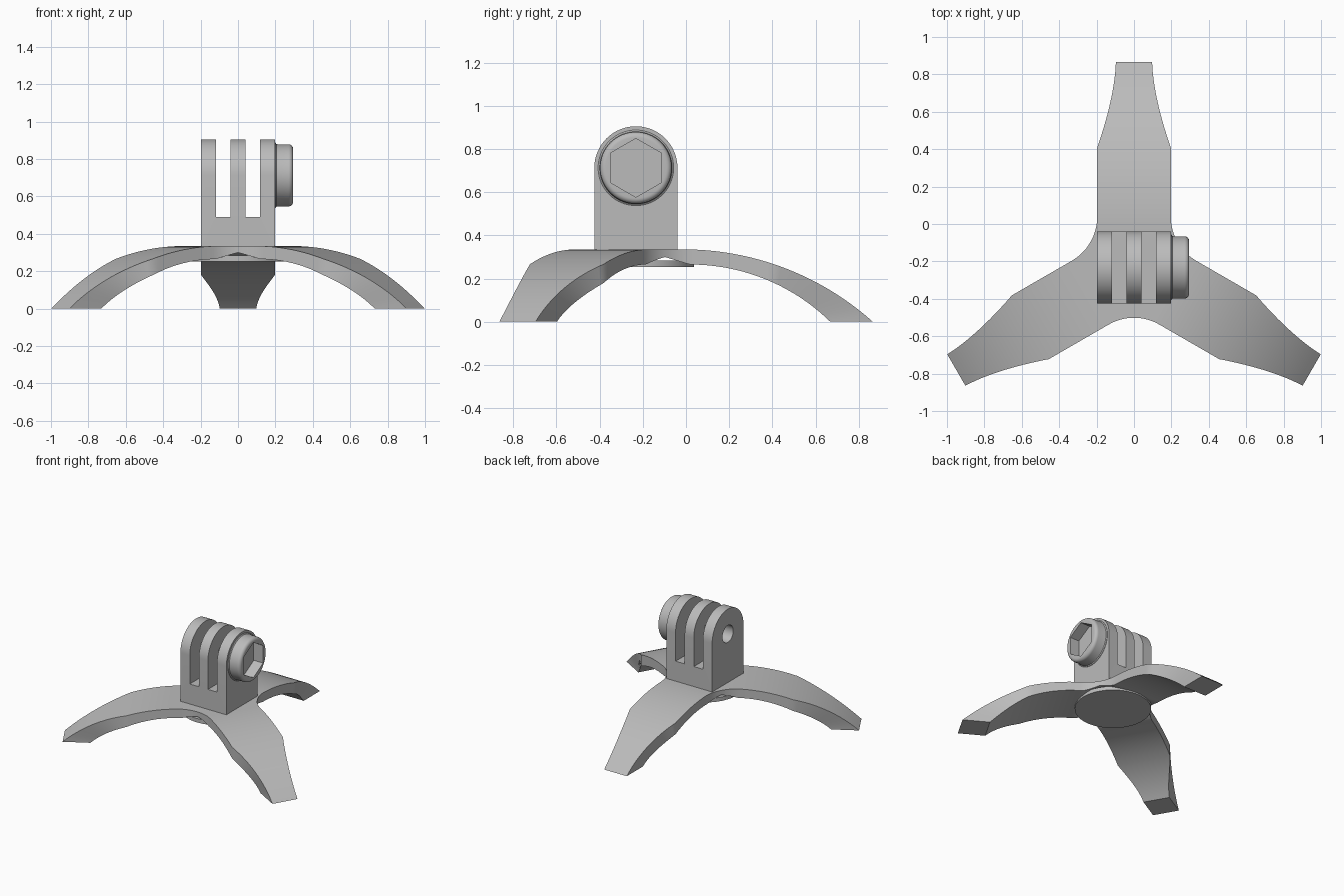
import bpy, bmesh, math
from mathutils import Matrix, Vector

cube = bpy.data.objects.get("Cube")
if cube:
    bpy.data.objects.remove(cube, do_unlink=True)

grey = bpy.data.materials.new("plain grey")
grey.use_nodes = True
GREY = (0.5, 0.5, 0.5, 1)
grey.diffuse_color = GREY
grey.node_tree.nodes["Principled BSDF"].inputs["Base Color"].default_value = GREY

CY = -0.232      # shared centre of tripod and mount
HALF = 0.197     # half width of legs and mount
HUB = 0.27       # hub radius and fillet radius
TIP = 1.097      # reach of each leg
PIN_Z = 0.7125   # height of the pin axis
TOP = 0.335


def make(name, bm):
    bmesh.ops.recalc_face_normals(bm, faces=bm.faces)
    mesh = bpy.data.meshes.new(name)
    bm.to_mesh(mesh)
    bm.free()
    obj = bpy.data.objects.new(name, mesh)
    bpy.context.collection.objects.link(obj)
    mesh.materials.append(grey)
    return obj


def activate(obj):
    bpy.ops.object.select_all(action='DESELECT')
    obj.select_set(True)
    bpy.context.view_layer.objects.active = obj


def smooth(obj):
    activate(obj)
    bpy.ops.object.shade_smooth_by_angle(angle=math.radians(30))


def prism(name, yz, x0, x1):
    """Extrude a closed (y, z) outline along x."""
    bm = bmesh.new()
    face = bm.faces.new([bm.verts.new((x0, y, z)) for y, z in yz])
    new = bmesh.ops.extrude_face_region(bm, geom=[face])["geom"]
    verts = [v for v in new if isinstance(v, bmesh.types.BMVert)]
    bmesh.ops.translate(bm, verts=verts, vec=(x1 - x0, 0, 0))
    return make(name, bm)


def circle(radius, sides, start=0.0, sweep=math.tau, closed=True):
    count = sides if closed else sides + 1
    angles = [start + sweep * i / sides for i in range(count)]
    return [(CY + radius * math.cos(a), PIN_Z + radius * math.sin(a)) for a in angles]


def cut(obj, *cutters):
    activate(obj)
    for cutter in cutters:
        cutter.hide_render = True
        mod = obj.modifiers.new("cut", 'BOOLEAN')
        mod.operation, mod.solver, mod.object = 'DIFFERENCE', 'EXACT', cutter
        bpy.ops.object.modifier_apply(modifier=mod.name)


# Leg shape as functions of the distance r from the hub
def half_width(r):
    if r <= HUB / 2:
        return r * math.tan(math.radians(60))
    if r < HUB:
        return HALF + HUB - math.sqrt(HUB ** 2 - (r - HUB) ** 2)
    u = max(0, (r - 0.64) / (TIP - 0.64))
    return HALF - 0.1 * (1 - (1 - u) ** 1.6)


def arch(r, start, end, height):
    run = end - start
    radius = (run ** 2 + height ** 2) / (2 * height)
    d = max(0, r - start)
    return height - radius + math.sqrt(radius ** 2 - d ** 2)


def top_z(r):
    return arch(r, 0.22, TIP, TOP)


def under_z(r):
    return arch(r, 0.25, 0.9, 0.265) + 0.3 * max(0, 0.25 - max(r, HUB / 2))


# Three legs: rows of top and underside points, blended at the hub
bm = bmesh.new()
steps = [0] + [HUB / 2 + i * HUB / 16 for i in range(8)]
steps += [HUB + (0.64 - HUB) * i / 10 for i in range(10)]
steps += [0.64 + (TIP - 0.64) * i / 14 for i in range(15)]
under_steps = [r for r in steps if r < 0.64]
under_steps += [0.64 + 0.26 * i / 14 for i in range(15)]
for leg in range(3):
    turn = Matrix.Translation((0, CY, 0)) @ Matrix.Rotation(leg * math.tau / 3, 4, 'Z')
    rows = []
    for r, ru in zip(steps, under_steps):
        w, wu = half_width(r), half_width(ru)
        # The foot is cut flat, keeping the tip the same width below
        if ru > 0.64:
            wu = half_width(r) * (r - ru) / 0.2 + wu * (1 - (r - ru) / 0.2)
        points = [(-w, r, top_z(r)), (w, r, top_z(r)),
                  (wu, ru, under_z(ru)), (-wu, ru, under_z(ru))]
        rows.append([bm.verts.new(turn @ Vector(p)) for p in points])
    for i, (a, b) in enumerate(zip(rows, rows[1:])):
        for k in range(4):
            if i == 0 and k in (1, 3):
                continue
            n = (k + 1) % 4
            bm.faces.new([a[k], a[n], b[n], b[k]])
    bm.faces.new(rows[-1])
bmesh.ops.remove_doubles(bm, verts=bm.verts, dist=0.0005)
bmesh.ops.dissolve_degenerate(bm, edges=bm.edges, dist=0.0005)
smooth(make("tripod_legs", bm))

# Round plate under the hub
bm = bmesh.new()
bmesh.ops.create_cone(bm, cap_ends=True, segments=64, radius1=HUB, radius2=HUB,
                      depth=0.03, matrix=Matrix.Translation((0, CY, 0.268)))
smooth(make("hub_plate", bm))

# Mount block with a round top, cut into three fins
R = 0.1925
outline = [(CY - R, 0.31), (CY + R, 0.31)] + circle(R, 32, 0, math.pi, False)
mount = prism("finned_mount", outline, -HALF, HALF)
pin_hole = prism("pin_hole_cutter", circle(0.066, 40), -0.5, 0.5)
slots = []
for side in (-1, 1):
    box = [(CY - 0.4, 0.49), (CY + 0.4, 0.49), (CY + 0.4, 1.2), (CY - 0.4, 1.2)]
    slots.append(prism("slot_cutter", box, side * 0.078 - 0.039, side * 0.078 + 0.039))
cut(mount, pin_hole, *slots)
smooth(mount)

# Nut boss: turned ring with rounded rim and a hexagonal pocket
profile = [(0.19, 0), (0.19, 0.175), (0.2, 0.175), (0.205, 0.168), (0.213, 0.166)]
for i in range(7):
    a = math.pi / 2 * i / 6
    profile.append((0.27 + 0.025 * math.sin(a), 0.141 + 0.025 * math.cos(a)))
profile.append((0.295, 0))
bm = bmesh.new()
verts = [bm.verts.new((x, CY, PIN_Z + rad)) for x, rad in profile]
edges = [bm.edges.new(pair) for pair in zip(verts, verts[1:])]
bmesh.ops.spin(bm, geom=verts + edges, cent=(0, CY, PIN_Z), axis=(1, 0, 0),
               angle=math.tau, steps=64, use_merge=True)
bmesh.ops.remove_doubles(bm, verts=bm.verts, dist=0.0005)
boss = make("nut_boss", bm)
hexagon = prism("nut_pocket_cutter", circle(0.136, 6, math.pi / 2), 0.215, 0.5)
cut(boss, pin_hole, hexagon)
smooth(boss)

for helper in [pin_hole, hexagon] + slots:
    bpy.data.objects.remove(helper, do_unlink=True)
